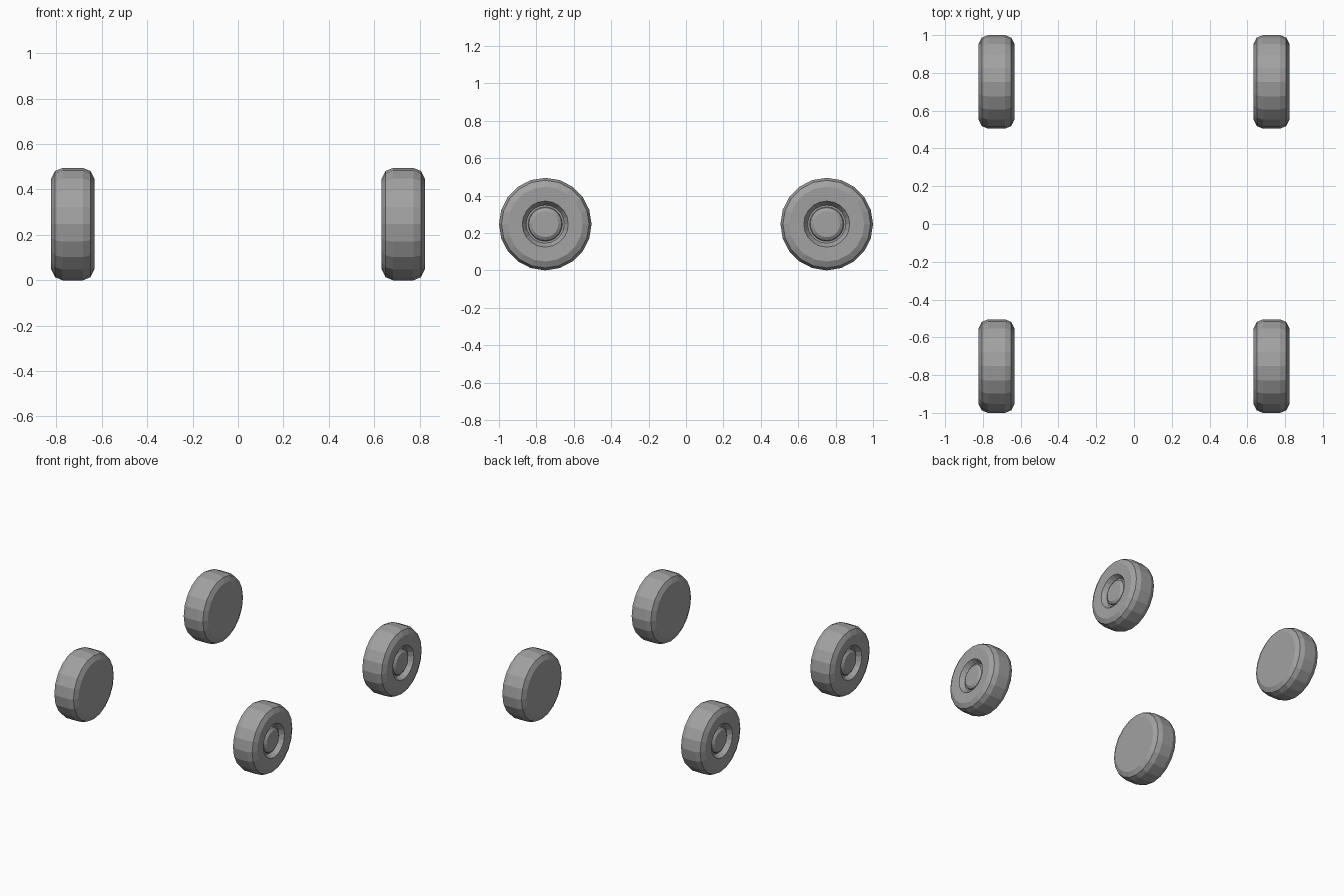
import bpy
import bmesh
from math import radians
from mathutils import Matrix, Vector

SIDES = 20
RADIUS = 0.2475
WHEEL_X, WHEEL_Y = 0.728, 0.7525

if "Cube" in bpy.data.objects:
    bpy.data.objects.remove(bpy.data.objects["Cube"], do_unlink=True)

grey = bpy.data.materials.new("mid grey")
grey.use_nodes = True
colour = (0.36, 0.36, 0.36, 1)
grey.diffuse_color = colour
grey.node_tree.nodes["Principled BSDF"].inputs["Base Color"].default_value = colour

# Half section of a wheel: (radius, distance outward along the axle)
profile = [
    (0, -0.095), (0.2, -0.095), (0.234, -0.078), (RADIUS, -0.045),  # inner side
    (RADIUS, 0.045), (0.234, 0.078), (0.2, 0.095),                  # tread and shoulder
    (0.123, 0.092), (0.102, 0.058), (0.092, 0.058),                 # hub recess
    (0.088, 0.07), (0.07, 0.082), (0, 0.082),                       # hub cap
]


def add_wheel(name, side, y):
    """Revolve the section around the axle, hub facing outward."""
    bm = bmesh.new()
    verts = [bm.verts.new((side * out, 0, r)) for r, out in profile]
    edges = [bm.edges.new(pair) for pair in zip(verts, verts[1:])]
    bmesh.ops.spin(bm, geom=verts + edges, cent=(0, 0, 0), axis=(1, 0, 0),
                   angle=radians(360), steps=SIDES, use_merge=False)
    bmesh.ops.remove_doubles(bm, verts=bm.verts, dist=0.0005)
    bmesh.ops.recalc_face_normals(bm, faces=bm.faces)
    mesh = bpy.data.meshes.new(name)
    bm.to_mesh(mesh)
    bm.free()
    mesh.materials.append(grey)
    wheel = bpy.data.objects.new(name, mesh)
    wheel.location = (side * WHEEL_X, y, RADIUS)
    bpy.context.collection.objects.link(wheel)


for end, y in (("front", -WHEEL_Y), ("back", WHEEL_Y)):
    for side_name, side in (("left", 1), ("right", -1)):
        add_wheel(f"{end}_{side_name}_wheel", side, y)
